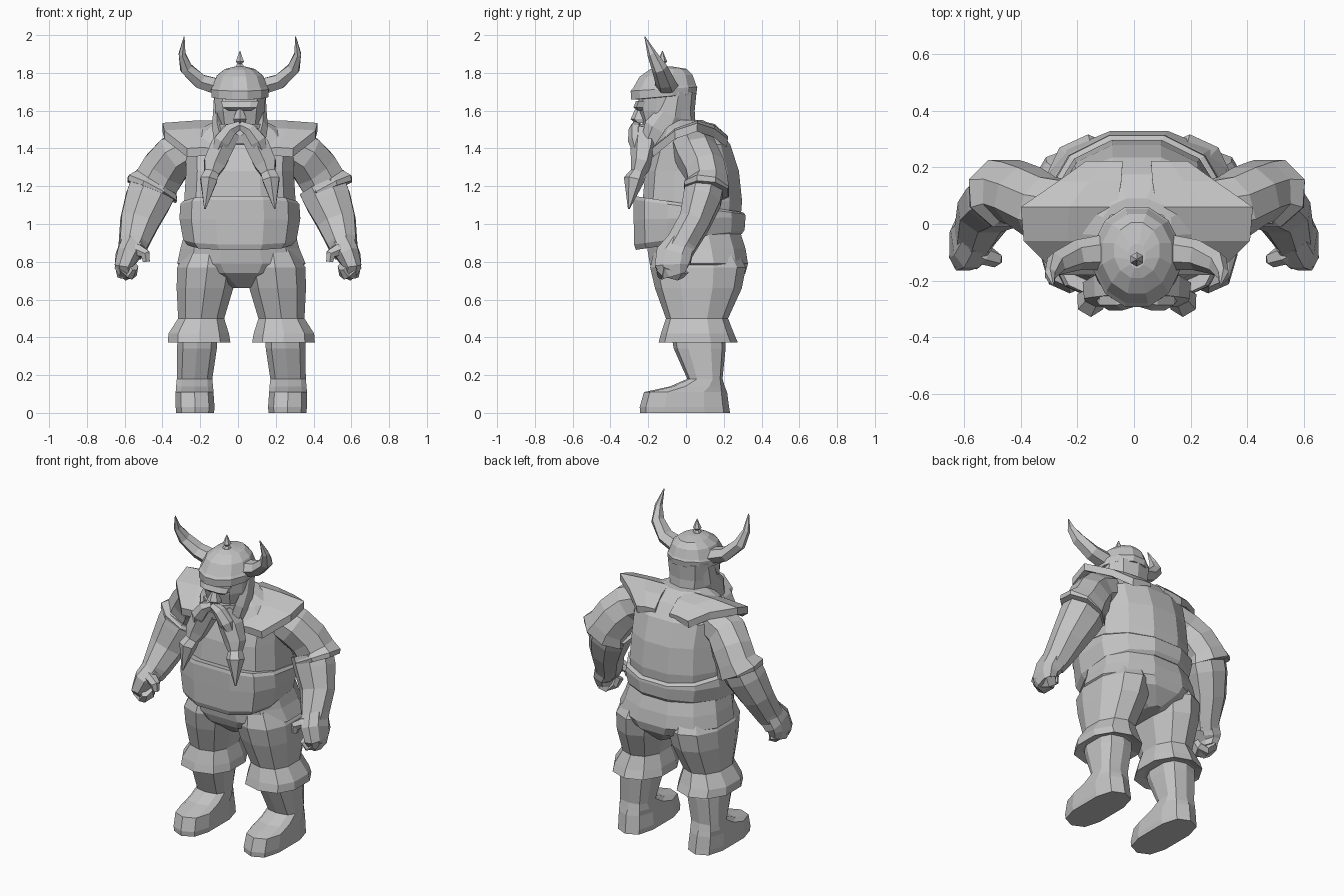
import bpy, bmesh, math
from mathutils import Vector

grey = bpy.data.materials.new("plain grey")
grey.diffuse_color = (0.55, 0.55, 0.55, 1)
BODY_X = 0.01  # body and head sit slightly off centre


def make(name, rings, dx=0.0):
    """Skin a list of equal-length point rings into one closed flat-faced part."""
    bm = bmesh.new()
    loops = [[bm.verts.new((p[0] + dx, p[1], p[2])) for p in r] for r in rings]
    n = len(loops[0])
    for a, b in zip(loops, loops[1:]):
        for i in range(n):
            j = (i + 1) % n
            bm.faces.new((a[i], a[j], b[j], b[i]))
    bm.faces.new(loops[0])
    bm.faces.new(loops[-1])
    bmesh.ops.recalc_face_normals(bm, faces=bm.faces)
    me = bpy.data.meshes.new(name)
    bm.to_mesh(me)
    bm.free()
    me.materials.append(grey)
    ob = bpy.data.objects.new(name, me)
    bpy.context.collection.objects.link(ob)
    return ob


def section(n, e, back=None):
    """Unit rounded polygon with a flat side to the front; below 1 is squarer."""
    pts = []
    for i in range(n):
        a = (i + 0.5) * math.tau / n
        p = back if back and math.sin(a) > 0 else e
        k = math.cos(math.pi / n) ** p
        pts.append(tuple(math.copysign(abs(v) ** p, v) / k for v in (math.cos(a), math.sin(a))))
    return pts


def loft(name, rows, n=12, e=0.8, back=None, cx=BODY_X, s=1):
    """Rows: z, x centre, half width, front y, back y, optional slope dz/dy."""
    rings = []
    for z, x, rx, yf, yb, *sl in rows:
        yc, ry, k = (yf + yb) / 2, (yb - yf) / 2, (sl[0] if sl else 0)
        rings.append([(s * (x + u * rx), yc + v * ry, z + k * v * ry)
                      for u, v in section(n, e, back)])
    return make(name, rings, cx)


def tube(name, path, n=6, e=1.0, cx=BODY_X, s=1):
    """Path: x, y, z, radius front-to-back, radius across."""
    pts = [Vector(p[:3]) for p in path]
    rings = []
    for i, p in enumerate(path):
        t = (pts[min(i + 1, len(pts) - 1)] - pts[max(i - 1, 0)]).normalized()
        u = Vector((0, 1, 0))
        u = (u - t * u.dot(t)).normalized()
        w = t.cross(u)
        ring = [pts[i] + w * (a * p[4]) + u * (b * p[3]) for a, b in section(n, e)]
        rings.append([(s * q.x, q.y, q.z) for q in ring])
    return make(name, rings, cx)


# torso, belly plate and seat of the trousers
loft("torso", [(0.93, 0, .28, -.23, .28), (1.12, 0, .295, -.23, .297),
               (1.28, 0, .285, -.215, .28), (1.42, 0, .29, -.17, .235),
               (1.50, 0, .22, -.13, .175), (1.55, 0, .12, -.10, .09)], e=.75, back=.92)
loft("belly_plate", [(.905, 0, .275, -.265, .295, .15), (.93, 0, .30, -.275, .31, .13),
                     (1.03, 0, .32, -.277, .315, .02), (1.09, 0, .315, -.277, .313, -.13),
                     (1.105, 0, .30, -.272, .30, -.15)], e=.7, back=.9)
loft("seat", [(.98, 0, .285, -.21, .28), (.87, 0, .315, -.205, .315),
              (.79, .008, .34, -.192, .328), (.74, .008, .27, -.172, .315),
              (.66, .008, .05, -.08, .24)], e=.85, back=.9)

# head
loft("head", [(1.42, 0, .10, -.18, .06), (1.53, 0, .12, -.225, .045),
              (1.60, 0, .13, -.245, .04), (1.70, 0, .138, -.245, .05)], n=10)
loft("brow", [(1.60, 0, .06, -.255, -.2), (1.618, 0, .09, -.278, -.2),
              (1.65, 0, .10, -.265, -.2)], n=8, e=.6)
loft("nose", [(1.535, 0, .03, -.265, -.2), (1.555, 0, .035, -.288, -.2),
              (1.61, 0, .015, -.265, -.2)], n=6)
loft("chin_beard", [(1.425, 0, .035, -.245, -.13), (1.47, 0, .09, -.255, -.10),
                    (1.53, 0, .11, -.245, -.08)], n=8)

# helmet with crown spike
loft("helmet", [(1.672, 0, .135, -.27, .04, .09), (1.674, 0, .15, -.29, .055, .09),
                (1.715, 0, .153, -.293, .06, .06), (1.728, 0, .146, -.28, .053, .05),
                (1.785, 0, .122, -.245, .035, .03), (1.82, 0, .08, -.19, .005, .01),
                (1.833, 0, .03, -.155, -.07)], e=1)
loft("helmet_spike", [(z, 0, r, -.125 - r, -.125 + r) for z, r in
                      ((1.825, .024), (1.842, .018), (1.848, .012), (1.86, .022),
                       (1.875, .016), (1.915, .002))], n=6, e=1)


def shoulder_pad(name, s):
    """Curved plate: rows from front edge over the ridge to the back edge."""
    rows = [(-.18, .12, .28, 1.40, 1.40), (-.06, .09, .40, 1.505, 1.495),
            (.06, .07, .41, 1.55, 1.535), (.15, .055, .28, 1.53, 1.505),
            (.222, .05, .18, 1.465, 1.45)]
    rings = []
    for y, x0, x1, z0, z1 in rows:
        xm, zm = (x0 + x1) / 2, (z0 + z1) / 2 + .005
        top = [(x0, y, z0), (xm, y, zm), (x1, y, z1)]
        under = [(x, yy * .97, z - .045) for x, yy, z in reversed(top)]
        rings.append([(s * x, yy, z) for x, yy, z in top + under])
    make(name, rings, BODY_X)


for side, s in (("right", 1), ("left", -1)):
    shoulder_pad(side + "_shoulder_pad", s)

    # horns, whiskers and braided beard
    tube(side + "_horn", [(.11, -.10, 1.725, .055, .042), (.21, -.11, 1.755, .047, .038),
                          (.285, -.14, 1.825, .037, .032), (.306, -.18, 1.90, .022, .018),
                          (.295, -.218, 1.992, .002, .002)], s=s)
    tube(side + "_sideburn", [(.115, -.07, 1.68, .05, .022), (.12, -.09, 1.58, .06, .022),
                              (.115, -.14, 1.50, .075, .03), (.09, -.19, 1.41, .05, .04)], s=s)
    tube(side + "_moustache", [(0, -.262, 1.525, .024, .02), (.05, -.268, 1.50, .032, .034),
                               (.095, -.265, 1.44, .036, .042),
                               (.13, -.25, 1.36, .02, .02)], s=s)
    tube(side + "_beard_braid", [(.045, -.215, 1.49, .06, .05), (.095, -.22, 1.41, .065, .062),
                                 (.135, -.235, 1.32, .05, .058), (.15, -.255, 1.27, .035, .038),
                                 (.165, -.275, 1.235, .048, .045),
                                 (.185, -.303, 1.08, .004, .004)], s=s)

    # arm: short sleeve with flared cuff, forearm, fist
    tube(side + "_sleeve", [(.24, .04, 1.41, .11, .10), (.34, .06, 1.36, .11, .115),
                            (.40, .10, 1.29, .105, .12), (.44, .115, 1.225, .105, .12),
                            (.463, .108, 1.185, .12, .145), (.467, .107, 1.175, .115, .135)],
         n=8, s=s)
    arm_x = .005 * s
    tube(side + "_forearm", [(.45, .10, 1.20, .10, .125), (.48, .085, 1.13, .10, .122),
                             (.527, .045, 1.01, .082, .102), (.557, -.02, .90, .08, .078),
                             (.575, -.05, .85, .08, .065)], n=8, cx=-arm_x, s=s)
    tube(side + "_palm", [(.56, -.03, .89, .075, .07), (.592, -.065, .83, .095, .06),
                          (.61, -.075, .78, .09, .048), (.605, -.06, .73, .06, .04)],
         n=8, e=.8, cx=-arm_x, s=s)
    tube(side + "_fingers", [(.62, -.07, .77, .08, .035), (.60, -.085, .735, .07, .028),
                             (.57, -.10, .735, .05, .025), (.555, -.12, .775, .04, .02)],
         n=6, e=.8, cx=-arm_x, s=s)
    tube(side + "_thumb", [(.57, -.08, .865, .04, .035), (.53, -.11, .86, .032, .03),
                           (.495, -.125, .84, .025, .025), (.49, -.125, .80, .018, .018)],
         cx=-arm_x, s=s)

    # leg: trouser leg with flared hem, boot; the right leg stands wider
    leg_x = .035 if s > 0 else 0
    loft(side + "_trouser_leg", [(.86, .15, .12, -.16, .26), (.77, .162, .16, -.18, .305),
                                 (.66, .175, .15, -.155, .285), (.50, .195, .122, -.10, .215),
                                 (.42, .208, .16, -.125, .245), (.372, .206, .166, -.137, .265),
                                 (.385, .212, .12, -.09, .22)],
         n=10, back=.95, cx=leg_x, s=s)
    loft(side + "_boot", [(.45, .215, .105, -.08, .20), (.34, .217, .105, -.06, .205),
                          (.18, .23, .094, .01, .19), (.14, .23, .098, -.08, .20),
                          (.11, .23, .100, -.215, .21), (.03, .227, .103, -.237, .22),
                          (0, .227, .10, -.235, .225)], n=10, e=.7, cx=leg_x, s=s)
